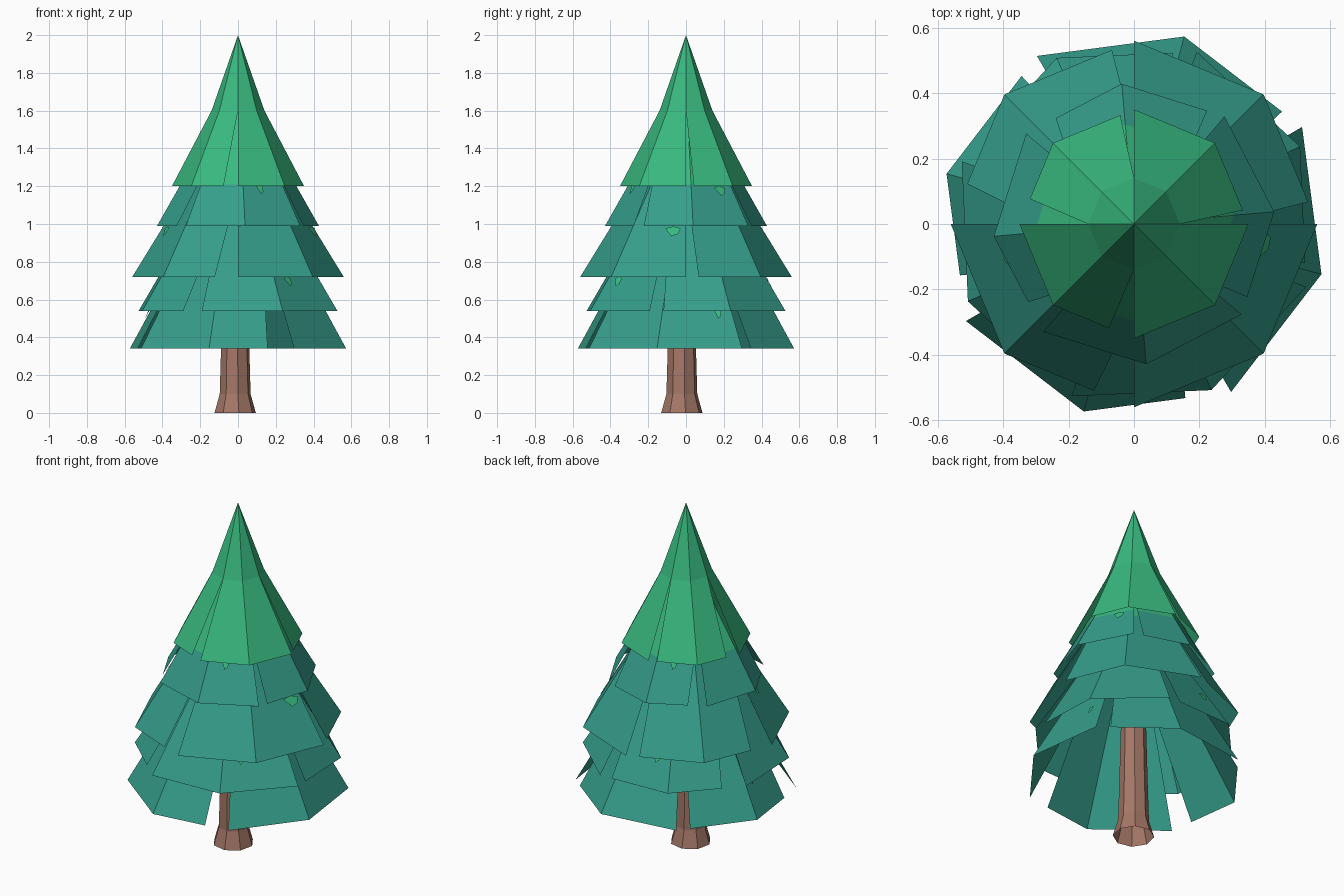
import bpy, bmesh, math
from mathutils import Vector

if "Cube" in bpy.data.objects:
    bpy.data.objects.remove(bpy.data.objects["Cube"])


def material(name, rgb):
    m = bpy.data.materials.new(name)
    m.diffuse_color = (*rgb, 1)
    m.use_nodes = True
    m.node_tree.nodes["Principled BSDF"].inputs["Base Color"].default_value = m.diffuse_color
    return m


GREEN = material("bright green", (0.04, 0.49, 0.215))
TEAL = material("teal green", (0.036, 0.342, 0.258))
BROWN = material("bark brown", (0.37, 0.185, 0.135))


def finish(bm, name, mats):
    me = bpy.data.meshes.new(name)
    bm.to_mesh(me)
    bm.free()
    for m in mats:
        me.materials.append(m)
    ob = bpy.data.objects.new(name, me)
    bpy.context.collection.objects.link(ob)
    return ob


def polar(r, deg, z):
    a = math.radians(deg)
    return Vector((r * math.cos(a), r * math.sin(a), z))


# Branch tiers: rotation, profile of (radius, height) from rim to tip
TIERS = [
    (0, [(0.350, 1.20), (0.14, 1.60), (0, 2.00)]),
    (-40, [(0.43, 0.99), (0.305, 1.21), (0.19, 1.41), (0, 1.80)]),
    (0, [(0.56, 0.72), (0.265, 1.20), (0, 1.66)]),
    (-20, [(0.56, 0.54), (0.25, 1.04), (0, 1.52)]),
    (30, [(0.593, 0.34), (0.25, 0.95), (0, 1.45)]),
]
# Torn seams: sector -> fraction trimmed from its start / end at the rim
TRIM_START = {0: 0.17, 2: 0.17}
TRIM_END = {3: 0.31, 5: 0.31}


def tier(name, rot, prof):
    bm = bmesh.new()
    z_rim, z_mid = prof[0][1], prof[-2][1]
    for s in range(8):
        def edge(r, z):
            # trim fades to nothing at the middle ring
            k = max(0, (z_mid - z) / (z_mid - z_rim))
            a, b = polar(r, rot + 45 * s, z), polar(r, rot + 45 * (s + 1), z)
            return (a.lerp(b, TRIM_START.get(s, 0) * k),
                    b.lerp(a, TRIM_END.get(s, 0) * k))
        for (r0, z0), (r1, z1) in zip(prof, prof[1:]):
            a, b = edge(r0, z0)
            c, d = edge(r1, z1)
            pts = [a, b, d, c] if r1 > 0 else [a, b, c]
            f = bm.faces.new([bm.verts.new(p) for p in pts])
            # bright green above the crown rim
            f.material_index = 0 if (z0 + z1) / 2 > 1.21 or z_rim > 1.1 else 1
    bmesh.ops.remove_doubles(bm, verts=bm.verts, dist=0.0005)
    return finish(bm, name, [GREEN, TEAL])


for i, (rot, prof) in enumerate(TIERS):
    tier("branch_tier_%d" % (i + 1), rot, prof)

# Small leaves poking out of the tiers: tier index, angle, height, width, length
LEAVES = [(1, -68, 1.18, 0.04, 0.06), (1, 35, 1.17, 0.06, 0.06),
          (1, 112, 1.18, 0.04, 0.06), (2, -10, 0.955, 0.09, 0.06),
          (2, 195, 0.955, 0.05, 0.06), (3, -54, 0.69, 0.05, 0.06),
          (3, 105, 0.69, 0.05, 0.06), (4, 21, 0.52, 0.035, 0.06),
          (4, 170, 0.52, 0.035, 0.06)]
bm = bmesh.new()
for t, ang, z, w, h in LEAVES:
    rot, prof = TIERS[t]
    (r0, z0), (r1, z1) = prof[0], prof[1]
    mid = rot + 45 * math.floor((ang - rot) / 45) + 22.5
    slope = (r1 - r0) / (z1 - z0)
    apothem = (r0 + slope * (z - z0)) * math.cos(math.pi / 8)
    across = polar(1, mid + 90, 0)
    up = (polar(slope * math.cos(math.pi / 8), mid, 1)).normalized()
    out = across.cross(up)
    c = polar(apothem / math.cos(math.radians(ang - mid)), ang, z) + out * 0.012
    shape = [(0, -0.5), (0.4, -0.25), (0.5, 0.3), (0, 0.5), (-0.5, 0.3)]
    bm.faces.new([bm.verts.new(c + across * w * x + up * h * y) for x, y in shape])
finish(bm, "leaves", [GREEN])

# Trunk: eight-sided open tube, flared at the foot
bm = bmesh.new()
rings = [[bm.verts.new(polar(r, 45 * k + 10, z) + Vector((-0.015, -0.022, 0)))
          for k in range(8)]
         for r, z in [(0.111, 0), (0.083, 0.10), (0.076, 0.34), (0.06, 1.0)]]
for lo, hi in zip(rings, rings[1:]):
    for k in range(8):
        n = (k + 1) % 8
        bm.faces.new([lo[k], lo[n], hi[n], hi[k]])
finish(bm, "trunk", [BROWN])
